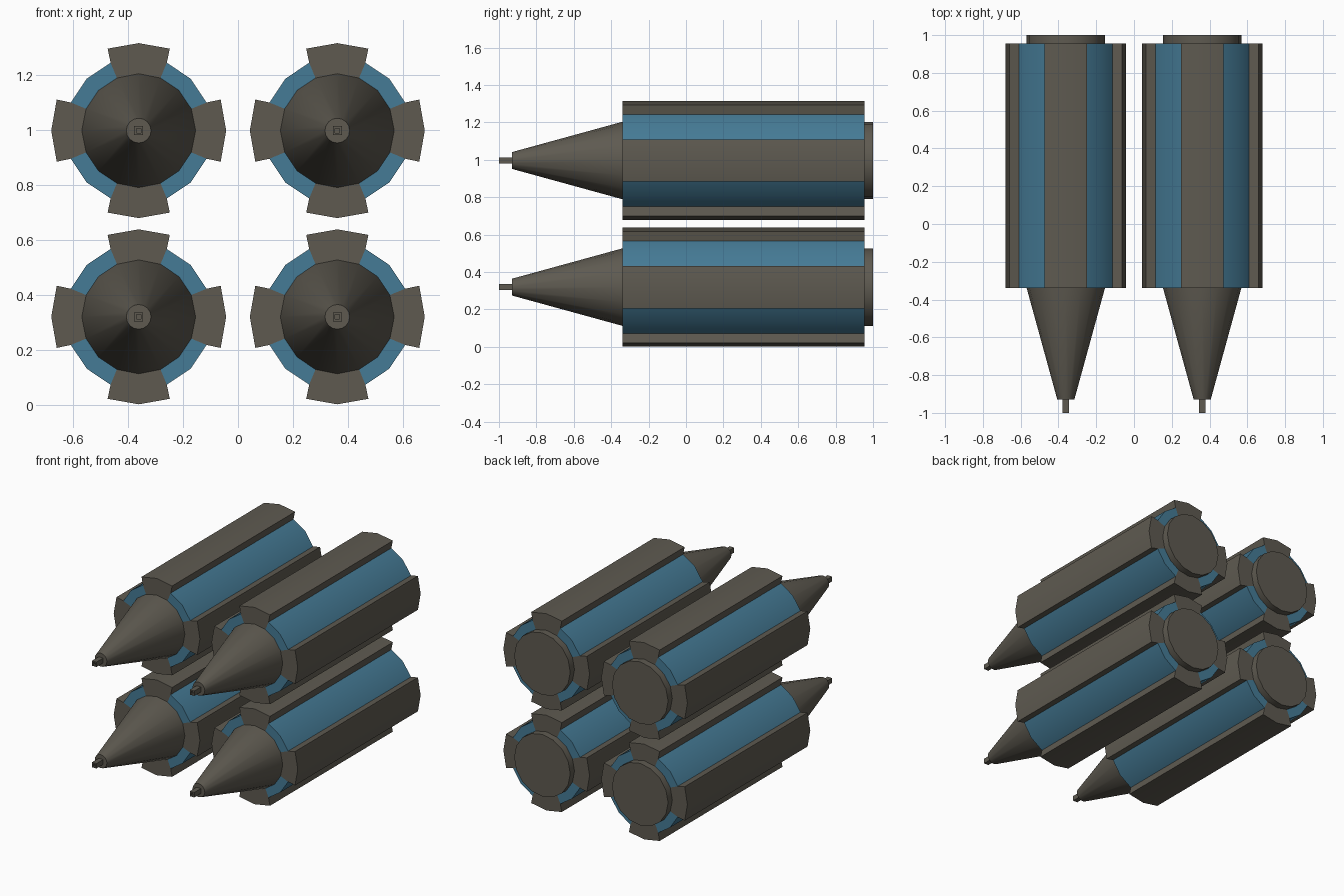
import bpy, bmesh, math
from mathutils import Matrix

if "Cube" in bpy.data.objects:
    bpy.data.objects.remove(bpy.data.objects["Cube"])

# Dimensions of one rocket, pointing to -y
R_CORE, R_SHELL, R_TIP = 0.207, 0.267, 0.045
Y_TIP, Y_NOSE, Y_FRONT, Y_REAR, Y_END = -1.0, -0.93, -0.34, 0.955, 1.0
SIDES = 16
STEP = 2 * math.pi / SIDES


def material(name, rgb):
    m = bpy.data.materials.new(name)
    m.diffuse_color = (*rgb, 1.0)
    m.use_nodes = True
    m.node_tree.nodes["Principled BSDF"].inputs["Base Color"].default_value = m.diffuse_color
    return m


dark = material("dark warm grey", (0.112, 0.102, 0.081))
blue = material("steel blue", (0.060, 0.198, 0.305))


def make_mesh(bm, name, mats):
    bmesh.ops.remove_doubles(bm, verts=bm.verts, dist=1e-5)
    bmesh.ops.recalc_face_normals(bm, faces=bm.faces)
    for f in bm.faces:
        f.smooth = True
    me = bpy.data.meshes.new(name)
    bm.to_mesh(me)
    bm.free()
    for m in mats:
        me.materials.append(m)
    me.set_sharp_from_angle(angle=math.radians(30))
    return me


def stack(bm, rings, sides, offset=0.0):
    """Join rings of (radius, y) along the y axis, capping both ends."""
    loops = []
    for r, y in rings:
        loops.append([bm.verts.new((r * math.cos(offset + 2 * math.pi * i / sides), y,
                                    r * math.sin(offset + 2 * math.pi * i / sides)))
                      for i in range(sides)])
    for a, b in zip(loops, loops[1:]):
        for i in range(sides):
            j = (i + 1) % sides
            bm.faces.new((a[i], a[j], b[j], b[i]))
    bm.faces.new(loops[0])
    bm.faces.new(loops[-1])


def polar(r, a):
    return (r * math.cos(a), r * math.sin(a))


# Core: nose cone running into the rear plug
bm = bmesh.new()
stack(bm, [(R_TIP, Y_NOSE), (R_CORE, Y_FRONT), (R_CORE, Y_END)], SIDES)
core = make_mesh(bm, "nose_and_core", [dark])

# Square probe with a small hole in its end
bm = bmesh.new()
q = math.sqrt(2)
stack(bm, [(0.008 * q, Y_TIP + 0.02), (0.008 * q, Y_TIP), (0.0165 * q, Y_TIP),
           (0.0165 * q, Y_NOSE + 0.002)], 4, math.pi / 4)
probe = make_mesh(bm, "nose_probe", [dark])

# Shell: alternating raised fins and blue panels around the core
bm = bmesh.new()


def segment(inner, outer, mat):
    """End faces and outer walls of one shell segment."""
    ends = []
    for y in (Y_FRONT, Y_REAR):
        vi = [bm.verts.new((x, y, z)) for x, z in inner]
        vo = [bm.verts.new((x, y, z)) for x, z in outer]
        bm.faces.new(vi + vo[::-1]).material_index = mat
        ends.append((vi, vo))
    for k in (0, 1):
        a, b = ends[0][k], ends[1][k]
        for i in range(len(a) - 1):
            bm.faces.new((a[i], a[i + 1], b[i + 1], b[i])).material_index = mat


for k in range(8):
    mid = k * math.pi / 4
    angles = [mid - STEP, mid, mid + STEP]
    inner = [polar(R_CORE, a) for a in angles]
    outer = [polar(R_SHELL, a) for a in angles]
    if k % 2 == 0:      # raised fin
        c, s = math.cos(mid), math.sin(mid)
        crown = [(u * c - v * s, u * s + v * c)
                 for u, v in ((0.298, -0.113), (0.318, 0.0), (0.298, 0.113))]
        outer = [outer[0]] + crown + [outer[2]]
    segment(inner, outer, k % 2)
shell = make_mesh(bm, "finned_shell", [dark, blue])

# Two by two cluster
for row, z in (("lower", 0.319), ("upper", 0.996)):
    for side, x in (("left", -0.361), ("right", 0.361)):
        for me in (core, probe, shell):
            ob = bpy.data.objects.new(f"{row}_{side}_{me.name}", me)
            ob.matrix_world = Matrix.Translation((x, 0, z))
            bpy.context.collection.objects.link(ob)
